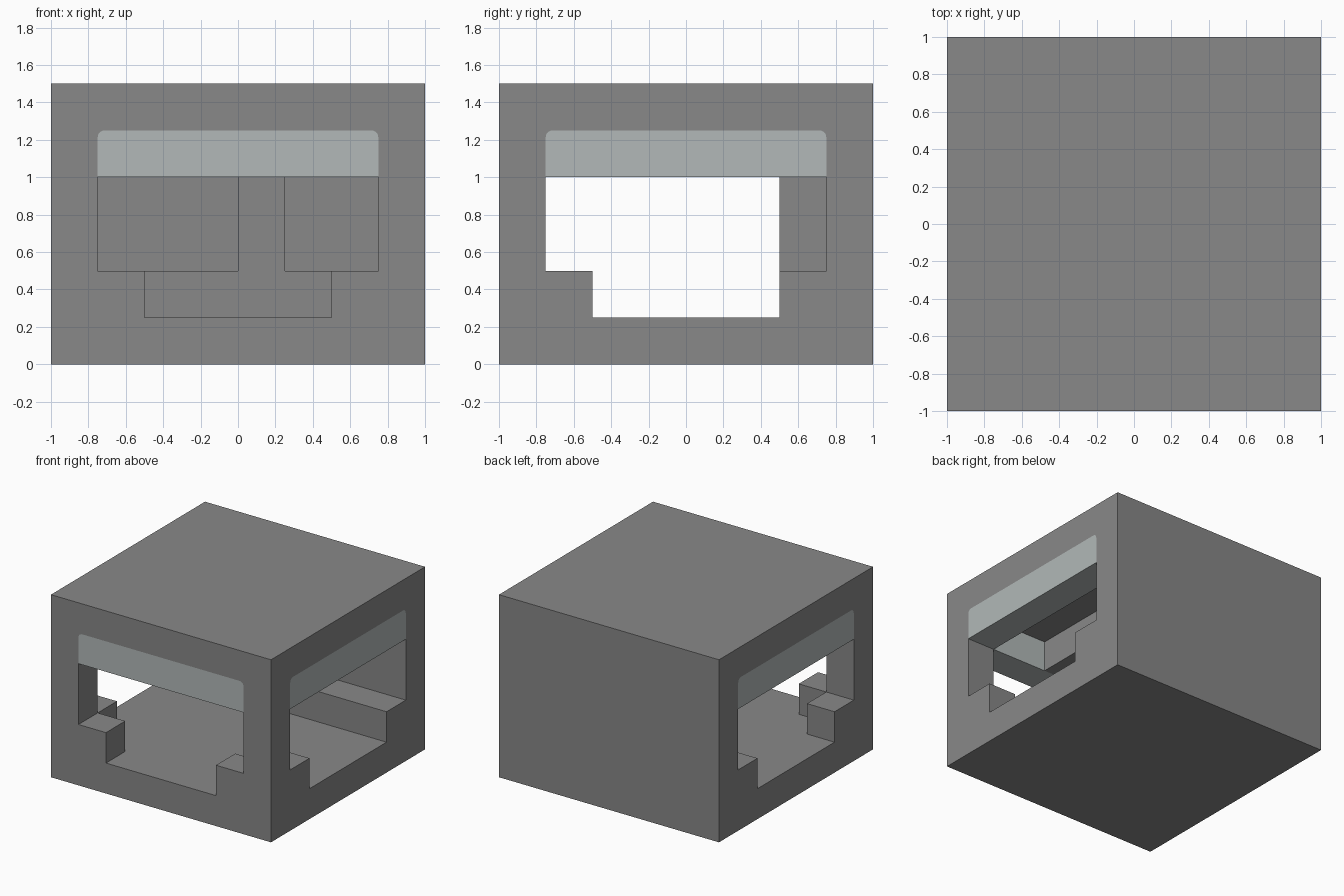
import bpy
import bmesh
from math import sin, cos, pi
from mathutils import Vector

if "Cube" in bpy.data.objects:
    bpy.data.objects.remove(bpy.data.objects["Cube"], do_unlink=True)


def make_material(name, rgb):
    mat = bpy.data.materials.new(name)
    mat.use_nodes = True
    colour = (*rgb, 1)
    mat.diffuse_color = colour
    mat.node_tree.nodes["Principled BSDF"].inputs["Base Color"].default_value = colour
    return mat


stone = make_material("stone grey", (0.246, 0.246, 0.246))
glass = make_material("pale glass", (0.445, 0.485, 0.48))

OUT, IN, STEP = 1.0, 0.75, 0.5              # outer wall, inner wall, notch half-widths
FLOOR, SILL, LINTEL, CEILING, TOP = 0.25, 0.5, 1.0, 1.25, 1.5


def prism(name, profile, axis, start, end, mat=stone):
    """Extrude a (horizontal, z) profile along the x or y axis."""
    bm = bmesh.new()

    def place(h, z, d):
        return (d, h, z) if axis == "x" else (h, d, z)

    face = bm.faces.new([bm.verts.new(place(h, z, start)) for h, z in profile])
    new = bmesh.ops.extrude_face_region(bm, geom=[face])["geom"]
    bmesh.ops.translate(bm, vec=Vector(place(0, 0, end - start)),
                        verts=[v for v in new if isinstance(v, bmesh.types.BMVert)])
    bmesh.ops.recalc_face_normals(bm, faces=bm.faces)
    mesh = bpy.data.meshes.new(name)
    bm.to_mesh(mesh)
    bm.free()
    mesh.materials.append(mat)
    obj = bpy.data.objects.new(name, mesh)
    bpy.context.collection.objects.link(obj)
    return obj


def rect(h0, h1, z0, z1):
    return [(h0, z0), (h1, z0), (h1, z1), (h0, z1)]


def rounded_top(radius=0.035, steps=5):
    """Right-to-left top edge of an opening, with rounded corners."""
    arc = [(IN - radius + radius * cos(a), CEILING - radius + radius * sin(a))
           for a in (i * pi / 2 / steps for i in range(steps + 1))]
    return arc + [(-h, z) for h, z in reversed(arc)]


def combine(target, tool, operation):
    mod = target.modifiers.new(operation.lower(), "BOOLEAN")
    mod.operation = operation
    mod.solver = "EXACT"
    mod.object = tool
    bpy.context.view_layer.update()
    bpy.context.view_layer.objects.active = target
    bpy.ops.object.modifier_apply(modifier=mod.name)
    bpy.data.objects.remove(tool, do_unlink=True)


# Outer block
shell = prism("shell", rect(-OUT, OUT, 0, TOP), "y", -OUT, OUT)

# Room, leaving a bench along the back wall
room = [(-IN, FLOOR), (STEP, FLOOR), (STEP, SILL), (IN, SILL), (IN, CEILING), (-IN, CEILING)]
combine(shell, prism("room_cutter", room, "x", -IN, IN), "DIFFERENCE")

# Stepped openings: one in the front, one through both sides
opening = [(-IN, SILL), (-STEP, SILL), (-STEP, FLOOR), (STEP, FLOOR),
           (STEP, SILL), (IN, SILL)] + rounded_top()
combine(shell, prism("front_cutter", opening, "y", -1.2, -0.7), "DIFFERENCE")
combine(shell, prism("left_cutter", opening, "x", 0.7, 1.2), "DIFFERENCE")
combine(shell, prism("right_cutter", opening, "x", -1.2, -0.7), "DIFFERENCE")

# Post on the bench with a beam running forward under the ceiling
post_beam = [(IN, SILL), (IN, CEILING), (-IN, CEILING), (-IN, LINTEL),
             (STEP, LINTEL), (STEP, SILL)]
combine(shell, prism("post_and_beam", post_beam, "x", 0, 0.25), "UNION")

# Glass bands filling the tops of the openings
band = [(-IN, LINTEL), (IN, LINTEL)] + rounded_top()
prism("front_glass_band", band, "y", -OUT, -IN, glass)
for side, label in ((1, "left"), (-1, "right")):
    prism(label + "_glass_band", band, "x", side * IN, side * OUT, glass)
